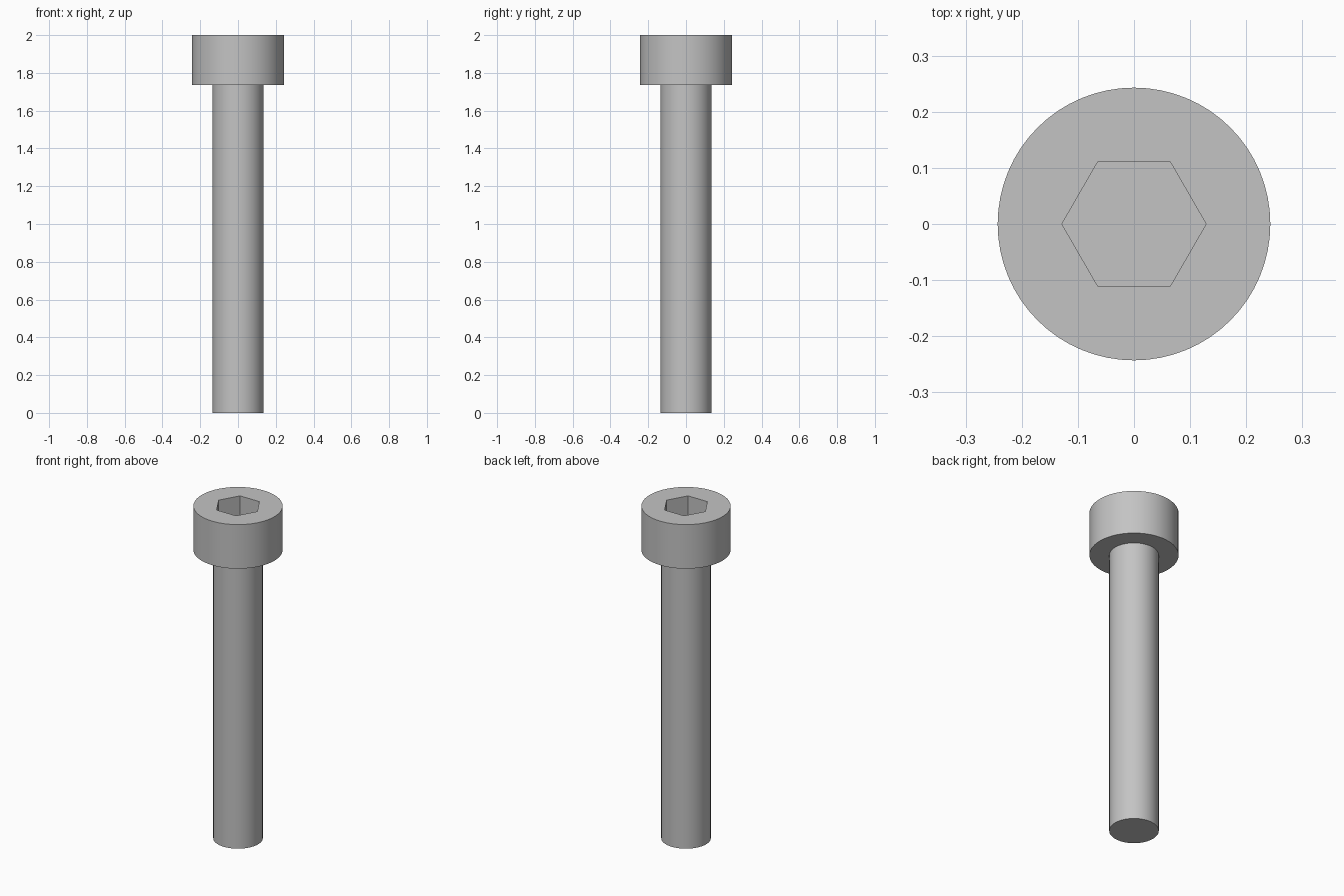
import bpy
import bmesh
from math import cos, sin, tau, radians

cube = bpy.data.objects.get("Cube")
if cube:
    bpy.data.objects.remove(cube, do_unlink=True)

SEGMENTS = 64
SHANK_RADIUS, HEAD_RADIUS, SOCKET_RADIUS = 0.135, 0.243, 0.1285
HEAD_BASE, HEAD_TOP, SOCKET_DEPTH = 1.735, 2.0, 0.14

steel = bpy.data.materials.new("grey steel")
steel.use_nodes = True
colour = (0.55, 0.55, 0.55, 1)
steel.diffuse_color = colour
steel.node_tree.nodes["Principled BSDF"].inputs["Base Color"].default_value = colour


def ring(bm, radius, z, sides):
    """Closed loop of vertices and its edges."""
    verts = [bm.verts.new((radius * cos(tau * i / sides), radius * sin(tau * i / sides), z))
             for i in range(sides)]
    edges = [bm.edges.new((verts[i - 1], verts[i])) for i in range(sides)]
    return verts, edges


def wall(bm, lower, upper):
    """Quads joining two loops with the same number of sides."""
    for i in range(len(lower)):
        bm.faces.new((lower[i - 1], lower[i], upper[i], upper[i - 1]))


def finish(bm, name):
    bmesh.ops.recalc_face_normals(bm, faces=bm.faces)
    mesh = bpy.data.meshes.new(name)
    bm.to_mesh(mesh)
    bm.free()
    mesh.materials.append(steel)
    obj = bpy.data.objects.new(name, mesh)
    bpy.context.collection.objects.link(obj)
    bpy.ops.object.select_all(action="DESELECT")
    obj.select_set(True)
    bpy.context.view_layer.objects.active = obj
    bpy.ops.object.shade_smooth_by_angle(angle=radians(30))


# Shank: plain cylinder that meets the underside of the head
bm = bmesh.new()
bottom, _ = ring(bm, SHANK_RADIUS, 0, SEGMENTS)
top, _ = ring(bm, SHANK_RADIUS, HEAD_BASE, SEGMENTS)
wall(bm, bottom, top)
bm.faces.new(bottom)
finish(bm, "shank")

# Head: cylinder with a hexagonal socket sunk into the top
bm = bmesh.new()
base, base_edges = ring(bm, HEAD_RADIUS, HEAD_BASE, SEGMENTS)
rim, rim_edges = ring(bm, HEAD_RADIUS, HEAD_TOP, SEGMENTS)
neck, neck_edges = ring(bm, SHANK_RADIUS, HEAD_BASE, SEGMENTS)
mouth, mouth_edges = ring(bm, SOCKET_RADIUS, HEAD_TOP, 6)
floor, _ = ring(bm, SOCKET_RADIUS, HEAD_TOP - SOCKET_DEPTH, 6)
wall(bm, base, rim)
wall(bm, base, neck)
wall(bm, floor, mouth)
bm.faces.new(floor)
bmesh.ops.triangle_fill(bm, use_beauty=True, edges=rim_edges + mouth_edges)
finish(bm, "socket_head")
